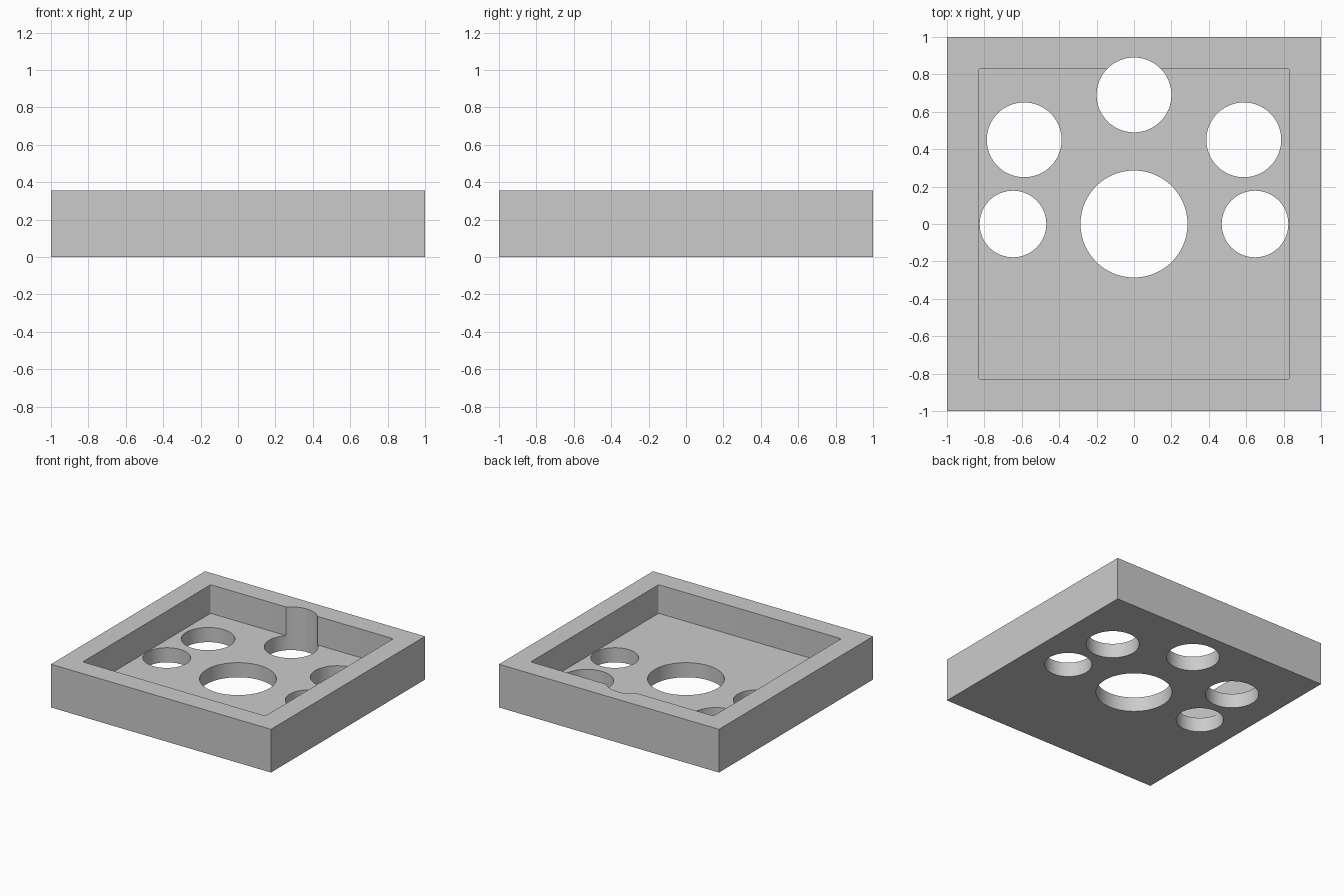
import bpy
import bmesh
from math import radians

HEIGHT, FLOOR, INNER = 0.355, 0.12, 0.83

if "Cube" in bpy.data.objects:
    bpy.data.objects.remove(bpy.data.objects["Cube"], do_unlink=True)

# Single grey material
grey = bpy.data.materials.new("plain_grey")
grey.use_nodes = True
colour = (0.6, 0.6, 0.6, 1)
grey.diffuse_color = colour
grey.node_tree.nodes["Principled BSDF"].inputs["Base Color"].default_value = colour


def box(name, half, z0, z1, corner=0):
    """Square block, with optional rounded vertical edges."""
    bm = bmesh.new()
    bmesh.ops.create_cube(bm, size=1)
    for v in bm.verts:
        v.co = (v.co.x * 2 * half, v.co.y * 2 * half, z1 if v.co.z > 0 else z0)
    if corner:
        upright = [e for e in bm.edges if abs(e.verts[0].co.z - e.verts[1].co.z) > 0.01]
        bmesh.ops.bevel(bm, geom=upright, offset=corner, segments=4,
                        profile=0.5, affect='EDGES')
    mesh = bpy.data.meshes.new(name)
    bm.to_mesh(mesh)
    bm.free()
    obj = bpy.data.objects.new(name, mesh)
    bpy.context.collection.objects.link(obj)
    mesh.materials.append(grey)
    return obj


def drill(name, x, y, radius):
    bpy.ops.mesh.primitive_cylinder_add(vertices=96, radius=radius, depth=1,
                                        location=(x, y, HEIGHT / 2))
    obj = bpy.context.object
    obj.name = name
    obj.data.materials.append(grey)
    return obj


# Tray body and its cutters: the recess, then the through holes
tray = box("tray", 1, 0, HEIGHT)
cutters = [box("recess_cutter", INNER, FLOOR, HEIGHT + 0.2, 0.012),
           drill("centre_hole_cutter", 0, 0, 0.286),
           drill("back_hole_cutter", 0, 0.69, 0.2)]
for side, label in ((1, "left"), (-1, "right")):
    cutters.append(drill(label + "_rear_hole_cutter", side * 0.587, 0.45, 0.2))
    cutters.append(drill(label + "_side_hole_cutter", side * 0.647, 0, 0.178))

bpy.ops.object.select_all(action='DESELECT')
tray.select_set(True)
bpy.context.view_layer.objects.active = tray
for cutter in cutters:
    mod = tray.modifiers.new(cutter.name, 'BOOLEAN')
    mod.operation = 'DIFFERENCE'
    mod.solver = 'EXACT'
    mod.object = cutter
    bpy.ops.object.modifier_apply(modifier=mod.name)
for cutter in cutters:
    bpy.data.objects.remove(cutter, do_unlink=True)

# Smooth hole walls, crisp edges
bpy.ops.object.shade_smooth_by_angle(angle=radians(30))
